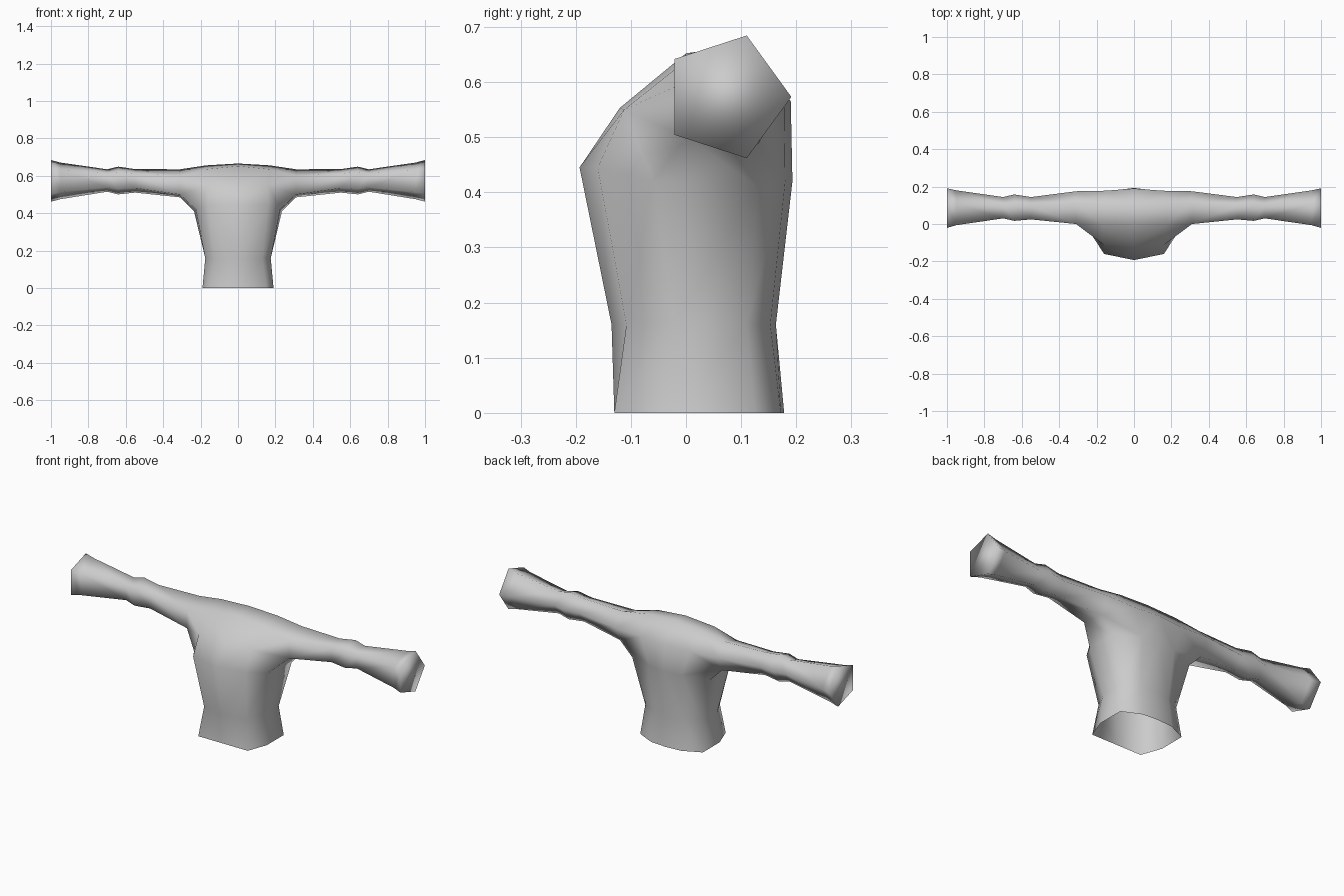
import bpy, bmesh, math

cube = bpy.data.objects.get("Cube")
if cube:
    bpy.data.objects.remove(cube, do_unlink=True)

# Fabric material
mat = bpy.data.materials.new("light grey fabric")
mat.use_nodes = True
grey = (0.6, 0.6, 0.6, 1.0)
mat.diffuse_color = grey
mat.node_tree.nodes["Principled BSDF"].inputs["Base Color"].default_value = grey

bm = bmesh.new()


def ring(points):
    return [bm.verts.new(p) for p in points]


def bridge(a, b, closed=False):
    n = len(a)
    for i in range(n if closed else n - 1):
        j = (i + 1) % n
        bm.faces.new((a[i], a[j], b[j], b[i]))


# Half torso: hem, waist and chest, each from front centre round to back centre
hem = ring([(0, -.13, 0), (.15, -.13, 0), (.19, -.02, 0),
            (.19, .125, 0), (.09, .172, 0), (0, .178, 0)])
waist = ring([(0, -.135, .16), (.13, -.108, .16), (.175, -.02, .16),
              (.17, .11, .16), (.085, .153, .16), (0, .163, .16)])
chest = ring([(0, -.193, .445), (.16, -.16, .445), (.225, -.06, .42),
              (.235, .13, .41), (.10, .18, .42), (0, .193, .42)])
bridge(hem, waist)
bridge(waist, chest)

# Shoulder yoke: centre line and shoulder line, running front to back over the top
centre = ring([(0, -.12, .553), (0, 0, .652), (0, .10, .666), (0, .19, .565)])
shoulder = ring([(.16, -.112, .55), (.17, -.005, .635),
                 (.17, .105, .656), (.15, .178, .565)])
bridge([chest[0]] + centre + [chest[5]], [chest[1]] + shoulder + [chest[4]])

# Armhole: front top, top, back, bottom back, bottom front
arm = ring([(.31, 0, .60), (.31, .11, .635), (.31, .175, .57),
            (.31, .13, .485), (.31, 0, .50)])
bridge([chest[2], chest[1]], [arm[4], shoulder[0]])
bridge(shoulder, [arm[4], arm[0], arm[1], arm[2]])
bridge([shoulder[3], chest[4]], [arm[2], arm[3]])
bm.faces.new((chest[4], arm[3], chest[3]))
bridge([chest[3], chest[2]], [arm[3], arm[4]])

# Five-sided sleeve: x, centre y, centre z, radius
for x, cy, cz, r in [(.55, .078, .573, .066), (.64, .08, .575, .078),
                     (.70, .081, .575, .063), (.95, .077, .573, .103),
                     (1.0, .074, .573, .117)]:
    nxt = ring([(x, cy + r * math.cos(math.radians(a)), cz + r * math.sin(math.radians(a)))
                for a in (144, 72, 0, -72, -144)])
    bridge(arm, nxt, True)
    arm = nxt
bm.faces.new(arm)  # closed cuff

bmesh.ops.recalc_face_normals(bm, faces=bm.faces)
for f in bm.faces:
    f.smooth = True
mesh = bpy.data.meshes.new("shirt")
bm.to_mesh(mesh)
bm.free()
mesh.materials.append(mat)
shirt = bpy.data.objects.new("shirt", mesh)
bpy.context.collection.objects.link(shirt)

# Other half
mirror = shirt.modifiers.new("mirror", 'MIRROR')
mirror.use_axis[0] = True
mirror.use_clip = True
